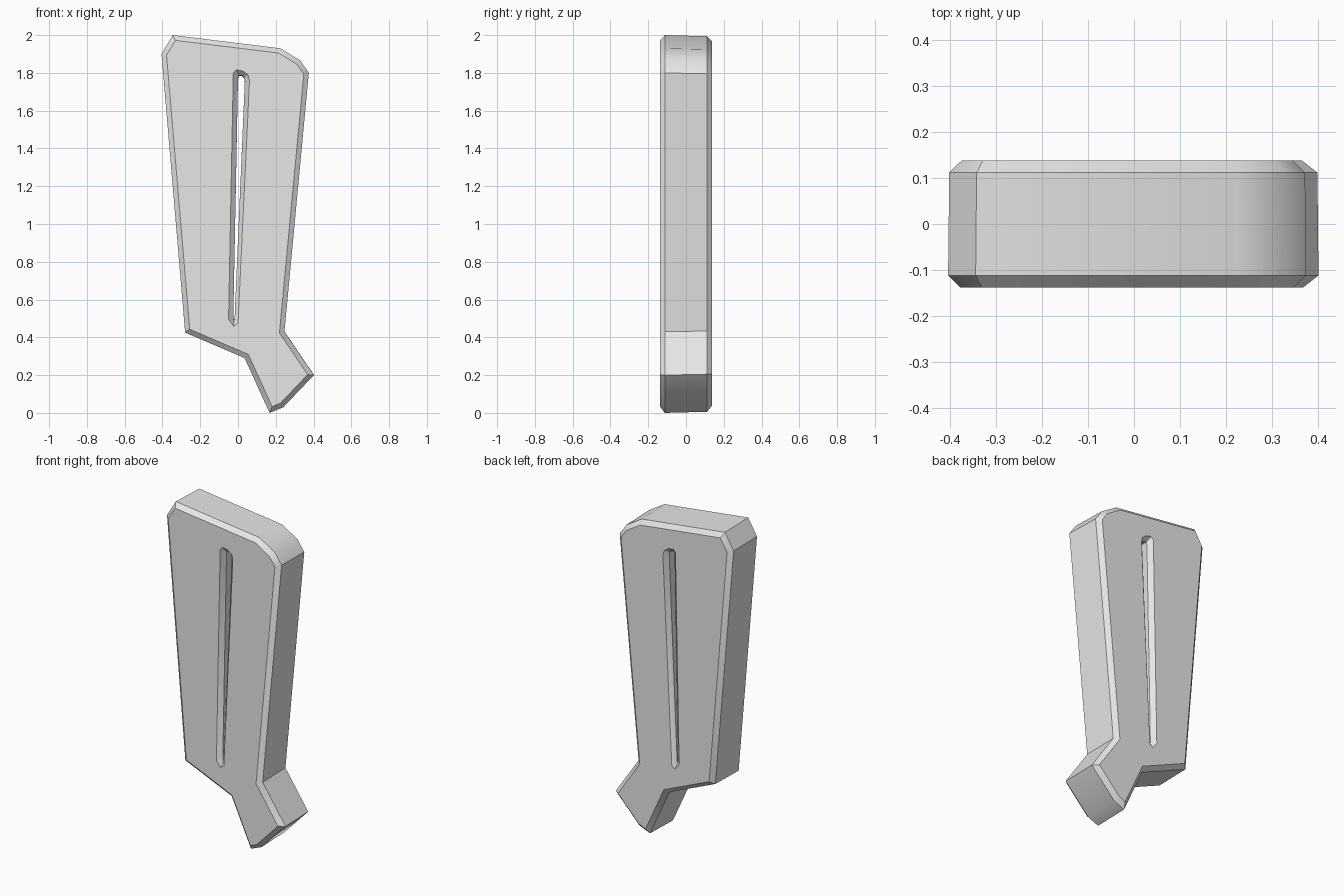
import bpy
import bmesh
import math
from mathutils import Vector

cube = bpy.data.objects.get("Cube")
if cube:
    bpy.data.objects.remove(cube, do_unlink=True)

grey = bpy.data.materials.new("light grey")
grey.use_nodes = True
grey.diffuse_color = (0.8, 0.8, 0.8, 1)
grey.node_tree.nodes["Principled BSDF"].inputs["Base Color"].default_value = (0.8, 0.8, 0.8, 1)

HALF = 0.138    # half thickness
BEVEL = 0.026   # chamfer width and depth
TAPER = 0.994   # the back is very slightly smaller

# Side profile of the plate, clockwise in x, z
outline = [(-0.345, 2.0), (0.225, 1.93), (0.33, 1.865), (0.375, 1.80),
           (0.246, 0.43), (0.402, 0.20), (0.24, 0.03), (0.167, 0.0),
           (0.035, 0.29), (-0.28, 0.425), (-0.405, 1.90)]

# Tapered slot: wide mouth at the faces, narrow throat inside
slot_mouth = [(-0.025, 1.80), (-0.008, 1.817), (0.025, 1.81), (0.053, 1.79),
              (0.061, 1.76), (0.0, 0.475), (-0.022, 0.458), (-0.05, 0.495)]
slot_throat = [(0.0, 1.775), (0.006, 1.787), (0.02, 1.787), (0.033, 1.777),
               (0.036, 1.755), (-0.018, 0.50), (-0.021, 0.487), (-0.025, 0.505)]


def inset(points, width):
    """Move every side of a clockwise polygon inward by width."""
    result = []
    for i, p in enumerate(points):
        p = Vector(p)
        a = (p - Vector(points[i - 1])).normalized()
        b = (Vector(points[(i + 1) % len(points)]) - p).normalized()
        na, nb = Vector((a.y, -a.x)), Vector((b.y, -b.x))
        result.append(tuple(p + (na + nb) * width / (1 + na.dot(nb))))
    return result


def add_walls(bm, face_loop, wall_loop):
    """Chamfer, wall, chamfer; returns the front and back rim edges."""
    layers = [(face_loop, -HALF), (wall_loop, BEVEL - HALF),
              (wall_loop, HALF - BEVEL), (face_loop, HALF)]
    rings = []
    for loop, y in layers:
        s = TAPER if y > 0 else 1
        rings.append([bm.verts.new((x * s, y, 1 + (z - 1) * s)) for x, z in loop])
    n = len(face_loop)
    for low, high in zip(rings, rings[1:]):
        for i in range(n):
            j = (i + 1) % n
            bm.faces.new((low[i], low[j], high[j], high[i]))
    return [[bm.edges.get((ring[i], ring[(i + 1) % n])) for i in range(n)]
            for ring in (rings[0], rings[-1])]


bm = bmesh.new()
outer_rims = add_walls(bm, inset(outline, BEVEL), outline)
slot_rims = add_walls(bm, slot_mouth, slot_throat)

# Front and back faces, each with the slot left open
for outer, slot in zip(outer_rims, slot_rims):
    bmesh.ops.triangle_fill(bm, use_beauty=True, edges=outer + slot)
bmesh.ops.recalc_face_normals(bm, faces=bm.faces[:])

mesh = bpy.data.meshes.new("slotted_plate")
bm.to_mesh(mesh)
bm.free()
mesh.materials.append(grey)
plate = bpy.data.objects.new("slotted_plate", mesh)
bpy.context.collection.objects.link(plate)

# Soft rounded corner, crisp chamfers
bpy.ops.object.select_all(action="DESELECT")
plate.select_set(True)
bpy.context.view_layer.objects.active = plate
bpy.ops.object.shade_smooth_by_angle(angle=math.radians(30))
